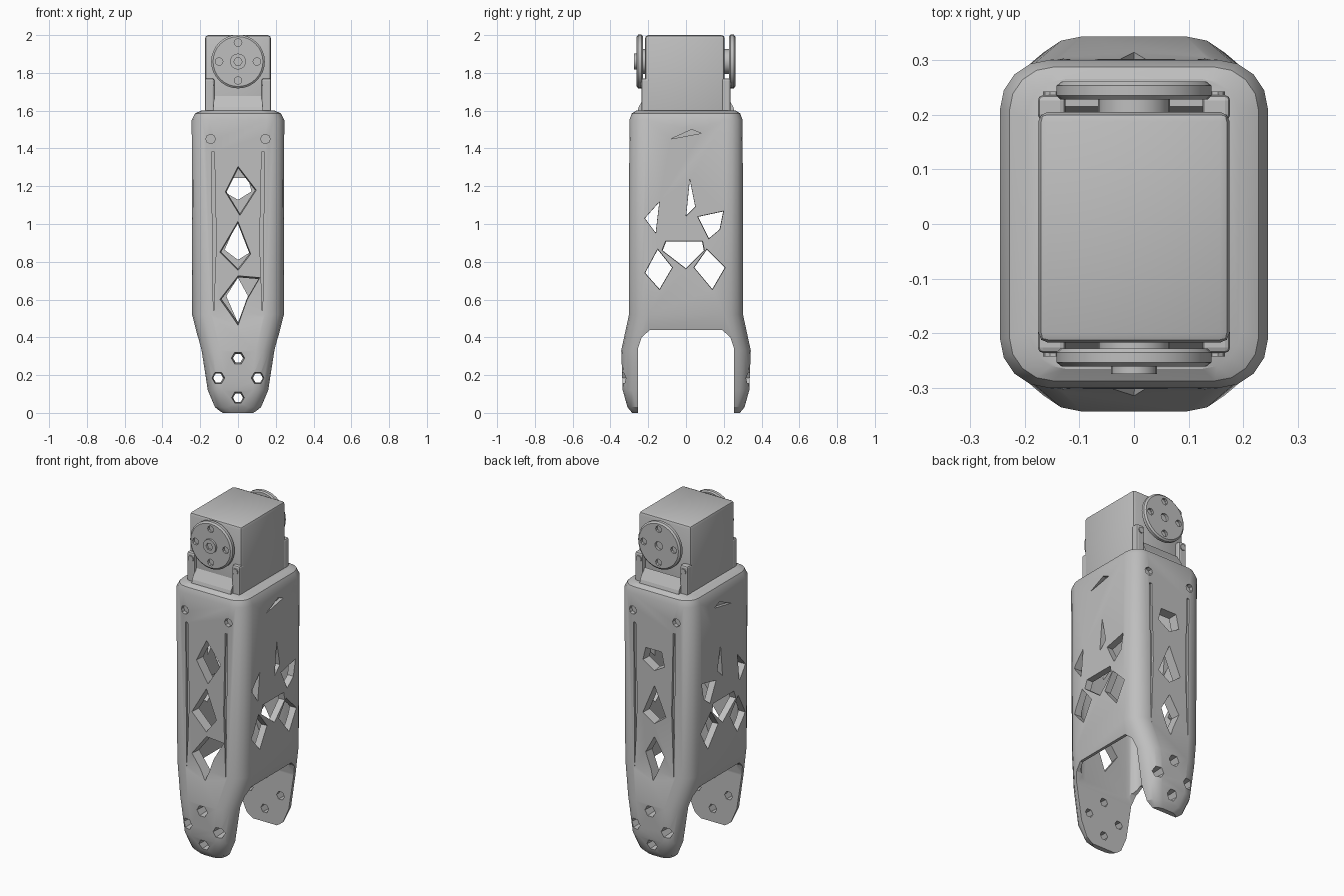
import bpy, bmesh
from math import sin, cos, pi

cube = bpy.data.objects.get("Cube")
if cube:
    bpy.data.objects.remove(cube, do_unlink=True)

GREY = bpy.data.materials.new("matte_grey")
GREY.use_nodes = True
GREY.diffuse_color = (0.52, 0.52, 0.52, 1)
GREY.node_tree.nodes["Principled BSDF"].inputs["Base Color"].default_value = (0.52, 0.52, 0.52, 1)


def finish(name, bm):
    """Turn a bmesh into a named grey object."""
    bmesh.ops.recalc_face_normals(bm, faces=bm.faces)
    mesh = bpy.data.meshes.new(name)
    bm.to_mesh(mesh)
    bm.free()
    mesh.materials.append(GREY)
    ob = bpy.data.objects.new(name, mesh)
    bpy.context.collection.objects.link(ob)
    return ob


def skin(bm, rings):
    """Closed loft through rings that share a point count."""
    loops = [[bm.verts.new(p) for p in ring] for ring in rings]
    n = len(loops[0])
    for a, b in zip(loops, loops[1:]):
        for i in range(n):
            j = (i + 1) % n
            bm.faces.new((a[i], a[j], b[j], b[i]))
    bm.faces.new(loops[0])
    bm.faces.new(loops[-1])


def rounded(z, hx, hy, r, steps=4):
    """Rounded rectangle at height z."""
    pts = []
    for k, (sx, sy) in enumerate(((1, 1), (-1, 1), (-1, -1), (1, -1))):
        for i in range(steps + 1):
            a = (k + i / steps) * pi / 2
            pts.append((sx * (hx - r) + r * cos(a), sy * (hy - r) + r * sin(a), z))
    return pts


def circle(u, v, r, n):
    return [(u + r * cos(2 * pi * i / n), v + r * sin(2 * pi * i / n)) for i in range(n)]


def prism(bm, pts, axis, start, end, taper=1.0):
    """Prism of a (side, height) outline, running along x or y."""
    cu = sum(p[0] for p in pts) / len(pts)
    cv = sum(p[1] for p in pts) / len(pts)
    rings = []
    for d, s in ((start, 1.0), (end, taper)):
        flat = [(cu + (u - cu) * s, cv + (v - cv) * s) for u, v in pts]
        rings.append([(d, u, v) if axis == "x" else (u, d, v) for u, v in flat])
    skin(bm, rings)


def cut(ob, bm):
    """Subtract a bmesh and discard the cutter."""
    tool = finish("cutter", bm)
    tool.hide_render = True
    mod = ob.modifiers.new("cut", "BOOLEAN")
    mod.operation, mod.solver, mod.object = "DIFFERENCE", "EXACT", tool
    bpy.context.view_layer.objects.active = ob
    bpy.ops.object.modifier_apply(modifier=mod.name)
    bpy.data.objects.remove(tool, do_unlink=True)


def smooth(ob, angle=0.5):
    bpy.ops.object.select_all(action="DESELECT")
    ob.select_set(True)
    bpy.context.view_layer.objects.active = ob
    bpy.ops.object.shade_smooth_by_angle(angle=angle)


def box(name, x, y, z, bevel=0.0):
    bm = bmesh.new()
    prism(bm, [(x[0], z[0]), (x[1], z[0]), (x[1], z[1]), (x[0], z[1])], "y", *y)
    if bevel:
        bmesh.ops.bevel(bm, geom=bm.edges[:], offset=bevel, segments=2, affect="EDGES", profile=0.5)
    return finish(name, bm)


# Outer shell: straight sleeve flowing into two tapered prongs
bm = bmesh.new()
skin(bm, [rounded(*s) for s in (
    (0, .09, .285, .06), (.03, .125, .31, .07), (.12, .16, .335, .08),
    (.33, .195, .343, .1), (.52, .243, .302, .1), (1.55, .245, .3, .09),
    (1.585, .228, .287, .08), (1.6, .195, .265, .07))])
shell = finish("limb_shell", bm)

# Hollow interior
bm = bmesh.new()
skin(bm, [rounded(z, .205, .245, .06) for z in (.3, 1.53)])
cut(shell, bm)

# Arch that separates the prongs
bm = bmesh.new()
half = [(.255, -.1), (.255, .34), (.235, .4), (.19, .44)]
prism(bm, half + [(-y, z) for y, z in reversed(half)], "x", -.4, .4)
cut(shell, bm)

# Lattice windows, screw holes and panel grooves
front_windows = [
    [(0, 1.31), (.1, 1.18), (.01, 1.04), (-.07, 1.17)],
    [(0, 1.02), (.07, .84), (0, .75), (-.1, .85)],
    [(0, .73), (.12, .72), (.05, .6), (0, .46), (-.1, .6)]]
back_windows = [
    [(-.05, 1.25), (.06, 1.25), (.08, 1.17), (0, 1.12), (-.07, 1.16)],
    [(0, 1.04), (.08, .85), (0, .8), (-.08, .86)],
    [(0, .73), (.06, .62), (0, .46), (-.07, .62)]]
side_windows = [
    [(-.22, 1.03), (-.14, 1.12), (-.16, .95)],
    [(.06, 1.04), (.2, 1.07), (.18, .97), (.12, .92)],
    [(.02, 1.24), (.05, 1.09), (0, 1.04)],
    [(-.11, .91), (.09, .91), (.1, .86), (0, .76), (-.13, .86)],
    [(-.15, .87), (-.07, .77), (-.14, .65), (-.22, .74)],
    [(.11, .87), (.21, .77), (.14, .65), (.04, .77)]]
side_notch = [(-.08, 1.45), (.08, 1.48), (.03, 1.5)]
groove = [(-.14, 1.38), (-.125, 1.38), (-.115, .9), (-.13, .5)]

bm = bmesh.new()
for side, windows in ((-1, front_windows), (1, back_windows)):
    for pts in windows:
        prism(bm, pts, "y", side * .33, side * .22, .85)
    for u, v in circle(0, .185, .105, 4):
        prism(bm, circle(u, v, .038, 6), "y", side * .37, side * .22, .6)
    for mirror in (-1, 1):
        prism(bm, circle(mirror * .145, 1.45, .025, 8), "y", side * .33, side * .275)
        prism(bm, [(u * mirror, v) for u, v in groove], "y", side * .33, side * .288)
    for pts in side_windows:
        prism(bm, pts, "x", side * .27, side * .18, .93)
    prism(bm, side_notch, "x", side * .27, side * .225)
cut(shell, bm)
smooth(shell)

# Servo motor case
case = box("servo_case", (-.175, .175), (-.217, .205), (1.43, 2), .018)
smooth(case)

# Mounting lugs with screws, and sloped collars between them
for side, label in ((-1, "front"), (1, "back")):
    for mirror, hand in ((-1, "right"), (1, "left")):
        xs = sorted((mirror * .125, mirror * .176))
        box(f"servo_lug_{label}_{hand}", xs, sorted((side * .19, side * .236)), (1.5, 1.77), .01)
        bm = bmesh.new()
        prism(bm, circle(mirror * .148, 1.735, .018, 10), "y", side * .23, side * .242)
        finish(f"lug_screw_{label}_{hand}", bm)
    bm = bmesh.new()
    prism(bm, [(side * .19, 1.58), (side * .262, 1.58), (side * .25, 1.62), (side * .215, 1.68)],
          "x", -.13, .13)
    finish(f"servo_collar_{label}", bm)

# Round output horns on both faces
CENTRE = 1.86
for side, label in ((-1, "front"), (1, "back")):
    bm = bmesh.new()
    prism(bm, circle(0, CENTRE, .066, 24), "y", side * .19, side * .24)
    smooth(finish(f"horn_spacer_{label}", bm))
    bm = bmesh.new()
    skin(bm, [[(u, side * y, v) for u, v in circle(0, CENTRE, r, 32)]
              for y, r in ((.228, .135), (.235, .142), (.253, .142), (.261, .132))])
    horn = finish(f"horn_{label}", bm)
    bm = bmesh.new()
    for u, v in circle(0, CENTRE, .1, 4):
        prism(bm, circle(u, v, .02, 10), "y", side * .3, side * .245)
    if side > 0:
        prism(bm, circle(0, CENTRE, .025, 12), "y", .3, .245)
    cut(horn, bm)
    smooth(horn)

# Raised hub with a socket on the front horn
bm = bmesh.new()
prism(bm, circle(0, CENTRE, .042, 20), "y", -.25, -.274)
hub = finish("horn_hub", bm)
bm = bmesh.new()
prism(bm, circle(0, CENTRE, .022, 6), "y", -.3, -.262)
cut(hub, bm)
smooth(hub)
